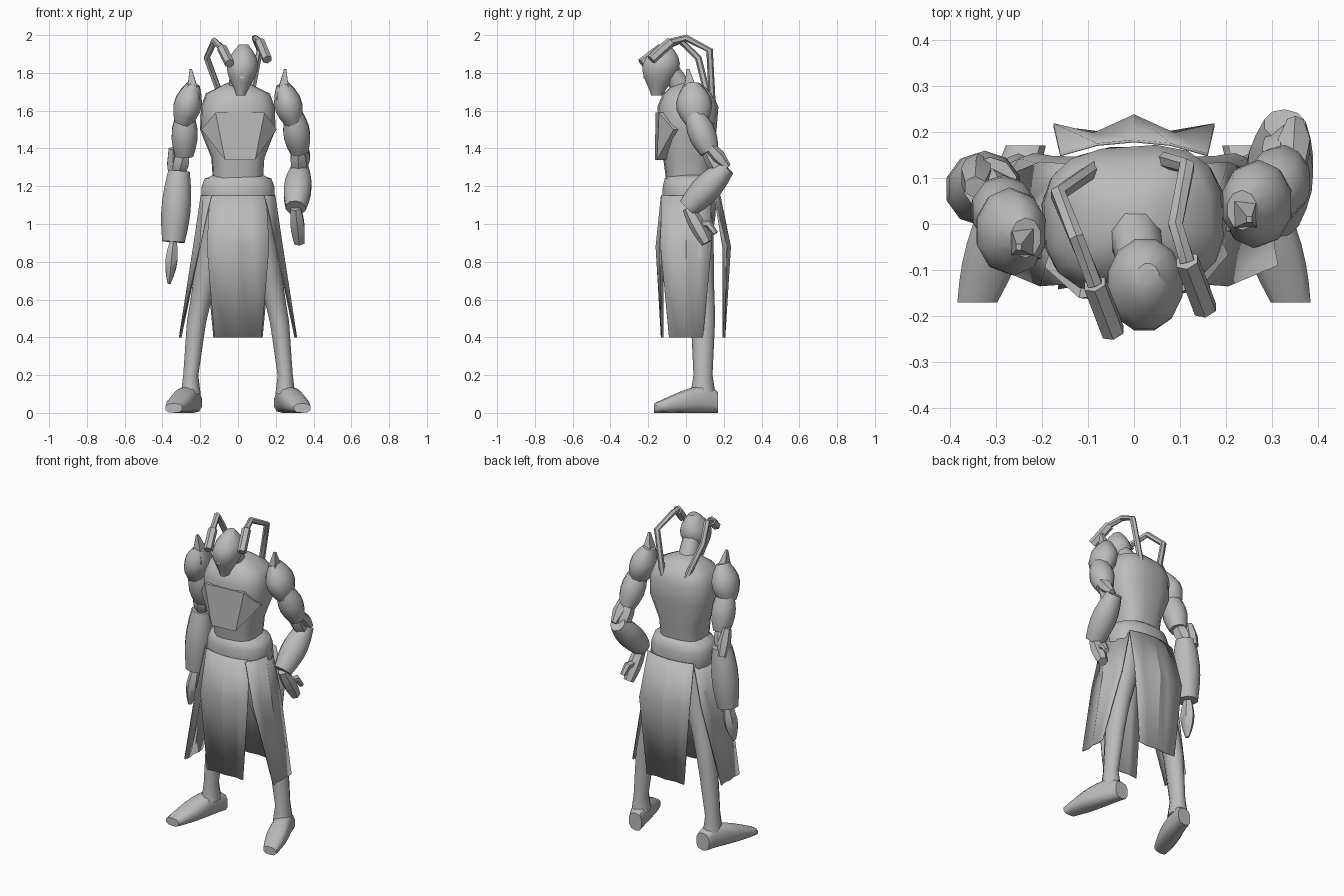
import bpy, bmesh
from math import sin, cos, pi, radians, copysign
from mathutils import Vector, Matrix

cube = bpy.data.objects.get("Cube")
if cube:
    bpy.data.objects.remove(cube, do_unlink=True)

UP = Vector((0, 0, 1))
FRONT = Vector((0, -1, 0))
SIDEWAYS = Vector((1, 0, 0))
TWIST = Matrix.Rotation(radians(4), 3, 'Z')

shade = (.5, .5, .5, 1)
grey = bpy.data.materials.new("plain grey")
grey.diffuse_color = shade
grey.use_nodes = True
grey.node_tree.nodes["Principled BSDF"].inputs["Base Color"].default_value = shade


def finish(name, bm, sharp_angle, turn=None):
    if turn:
        bmesh.ops.rotate(bm, verts=bm.verts[:], matrix=turn)
    bmesh.ops.recalc_face_normals(bm, faces=bm.faces[:])
    mesh = bpy.data.meshes.new(name)
    bm.to_mesh(mesh)
    bm.free()
    mesh.materials.append(grey)
    mesh.polygons.foreach_set("use_smooth", [True] * len(mesh.polygons))
    mesh.set_sharp_from_angle(angle=radians(sharp_angle))
    obj = bpy.data.objects.new(name, mesh)
    bpy.context.scene.collection.objects.link(obj)
    return obj


def skin(name, centres, widths, depths, sides=10, facing=None, square=1, turn=None):
    """Closed surface through elliptical rings, across the path or facing one way."""
    bm = bmesh.new()
    centres = [Vector(c) for c in centres]
    last = len(centres) - 1
    loops = []
    for i, (centre, width, depth) in enumerate(zip(centres, widths, depths)):
        along = facing or (centres[min(i + 1, last)] - centres[max(i - 1, 0)]).normalized()
        v = along.cross(SIDEWAYS).normalized()
        u = v.cross(along)
        loop = []
        for k in range(sides):
            angle = 2 * pi * (k + .5) / sides
            c, s = [copysign(abs(w) ** square, w) for w in (cos(angle), sin(angle))]
            loop.append(bm.verts.new(centre + u * c * width + v * s * depth))
        loops.append(loop)
    for low, high in zip(loops, loops[1:]):
        for k in range(sides):
            j = (k + 1) % sides
            bm.faces.new((low[k], low[j], high[j], high[k]))
    bm.faces.new(loops[0])
    bm.faces.new(loops[-1])
    return finish(name, bm, 50, turn)


def path(name, centres, radii, flat=1, sides=10):
    """Bent tube with one radius for each point."""
    return skin(name, centres, radii, [r * flat for r in radii], sides)


def limb(name, start, end, r_start, r_end, bulge=0, flat=1, sides=10, steps=5):
    """Straight tapered piece that swells in the middle."""
    times = [i / steps for i in range(steps + 1)]
    radii = [r_start + (r_end - r_start) * t + bulge * sin(pi * t) for t in times]
    return path(name, [Vector(start).lerp(Vector(end), t) for t in times], radii, flat, sides)


def body(name, y, profile, square, turn=None):
    """Upright shape from (height, half width, half depth) levels."""
    heights, widths, depths = zip(*profile)
    return skin(name, [(0, y, z) for z in heights], widths, depths, 16, UP, square, turn)


def skirt_panel(name, heading, levels, bow):
    """Pleated cloth on one side; levels are (height, reach, half width, pleat)."""
    bm = bmesh.new()
    grid = []
    for z, reach, half, pleat in levels:
        row = []
        for column in range(-2, 3):
            s = column / 2
            fold = pleat * (column % 2) + bow * s * s * (z - .4)
            row.append(bm.verts.new((s * half, fold - reach, z)))
        grid.append(row)
    for upper, lower in zip(grid, grid[1:]):
        for k in range(len(upper) - 1):
            bm.faces.new((upper[k], upper[k + 1], lower[k + 1], lower[k]))
    panel = finish(name, bm, 25, Matrix.Rotation(heading, 3, 'Z'))
    cloth = panel.modifiers.new("cloth", 'SOLIDIFY')
    cloth.thickness = .006
    cloth.offset = 0


# Torso, pelvis and neck
body("torso", .01, [(1.2, .13, .11), (1.35, .14, .13), (1.5, .2, .15), (1.62, .195, .16),
                    (1.69, .17, .13), (1.725, .1, .09), (1.75, .05, .05)], .72, TWIST)
body("pelvis", .02, [(1.26, .13, .11), (1.24, .18, .135), (1.2, .195, .145),
                     (1.12, .2, .15), (1.02, .15, .12)], .85)
limb("neck", (0, -.01, 1.7), (.02, -.1, 1.84), .06, .05, sides=8)

# Chest plate wrapped over the front of the torso
bm = bmesh.new()
half = [Vector(p) for p in ((.13, -.152, 1.59), (.2, -.08, 1.5), (.08, -.16, 1.34))]
outline = half + [Vector((-p.x, p.y, p.z)) for p in reversed(half)]
front = [bm.verts.new(p) for p in outline]
back = [bm.verts.new(p - FRONT * .05 - SIDEWAYS * p.x * .1) for p in outline]
bm.faces.new((front[0], front[2], front[3], front[5]))
bm.faces.new(front[:3])
bm.faces.new(front[3:])
bm.faces.new(back)
for k in range(len(front)):
    bm.faces.new((front[k - 1], front[k], back[k], back[k - 1]))
finish("chest_plate", bm, 20, TWIST)

# Head, narrow at the chin and round at the crown, with a nose
chin, crown = Vector((.015, -.155, 1.68)), Vector((.03, -.115, 1.95))
times = [i / 8 for i in range(9)]
widths = [.025 + .06 * sin(pi * t ** 1.25) for t in times]
skin("head", [chin.lerp(crown, t) for t in times], widths, [w * 1.2 for w in widths], 12, UP)
limb("nose", (.02, -.215, 1.77), (.025, -.215, 1.84), .015, .01, sides=4)

# Head cables ending in thick plugs
cables = {
    "right": [(-.07, .13, 1.62), (-.165, .065, 1.88), (-.125, -.03, 1.97),
              (-.085, -.13, 1.93), (-.045, -.235, 1.85)],
    "left": [(.06, .14, 1.62), (.115, .125, 1.92), (.09, 0, 1.985),
             (.115, -.08, 1.965), (.155, -.185, 1.87)]}
for side, points in cables.items():
    path(side + "_cable", points[:-1], [.018] * 4, sides=6)
    path(side + "_cable_plug", points[-2:], [.027] * 2, sides=6)

# Skirt panels on four sides
skirt_panel("front_skirt", 0, [(1.15, .13, .15, 0), (.88, .158, .165, .03),
                               (.4, .13, .125, .008)], .04)
skirt_panel("back_skirt", pi, [(1.15, .18, .16, 0), (.88, .235, .175, .035),
                               (.4, .205, .13, .008)], .04)
for side, heading in (("left", pi / 2), ("right", -pi / 2)):
    skirt_panel(side + "_skirt", heading, [(1.15, .195, .13, 0), (.88, .235, .135, .025),
                                           (.4, .31, .09, .008)], .07)

for side, s in (("left", 1), ("right", -1)):
    # Leg
    path(side + "_leg", [(s * .085, .03, 1.12), (s * .12, .045, .92), (s * .175, .07, .7),
                         (s * .2, .085, .58), (s * .22, .09, .48), (s * .25, .09, .2),
                         (s * .25, .09, .1)],
         [.085, .085, .065, .056, .053, .042, .055], 1.2)

    # Foot, high at the instep and sloping down to the toe
    heel, toe = Vector((s * .235, .17, 0)), Vector((s * .34, -.17, 0))
    times = [i / 8 for i in range(9)]
    heights = [.055 - .03 * t + .025 * sin(pi * t ** .6) for t in times]
    skin(side + "_foot", [heel.lerp(toe, t) + UP * h for t, h in zip(times, heights)],
         [.045 + .02 * sin(pi * t ** 1.3) for t in times], heights, 10, FRONT, .75)

    # Shoulder ball and spike, the right one further forward
    y = s * .03
    limb(side + "_shoulder", (s * .235, y, 1.74), (s * .295, y + .025, 1.53),
         .035, .045, .037, 1.25)
    path(side + "_shoulder_spike", [(s * .24, y, 1.66), (s * .243, y - .01, 1.74),
                                    (s * .25, y - .02, 1.82)], [.055, .032, .008], 1.2, 4)

# Left arm, bent with the hand by the hip
elbow, wrist = Vector((.328, .215, 1.3)), Vector((.305, .01, 1.085))
limb("left_upper_arm", (.295, .04, 1.59), (.325, .125, 1.38), .045, .05, .026)
limb("left_elbow", (.315, .115, 1.4), (.325, .18, 1.28), .035, .04, .01, sides=6)
limb("left_elbow_guard", (.345, .12, 1.41), (.35, .22, 1.3), .03, .02, .015, sides=6, steps=2)
limb("left_forearm", elbow, wrist, .047, .055, .025)
limb("left_hand", wrist, (.325, .11, .9), .03, .03, .012, sides=6)
path("left_fingers", [(.31, .05, 1), (.325, .12, 1), (.335, .155, .95)],
     [.02, .023, .016], sides=6)

# Right arm, hanging
elbow, wrist = Vector((-.312, .085, 1.28)), Vector((-.342, .07, .905))
limb("right_upper_arm", (-.28, 0, 1.59), (-.285, .055, 1.36), .045, .05, .025)
limb("right_elbow", (-.29, .05, 1.38), elbow, .035, .04, .01, sides=6)
limb("right_elbow_guard", (-.345, .08, 1.4), (-.34, .125, 1.24), .025, .03, .01, sides=6, steps=2)
limb("right_forearm", elbow, wrist, .06, .063, .02)
limb("right_hand", wrist, (-.365, .04, .685), .022, .01, .02, 1.4, sides=6)
